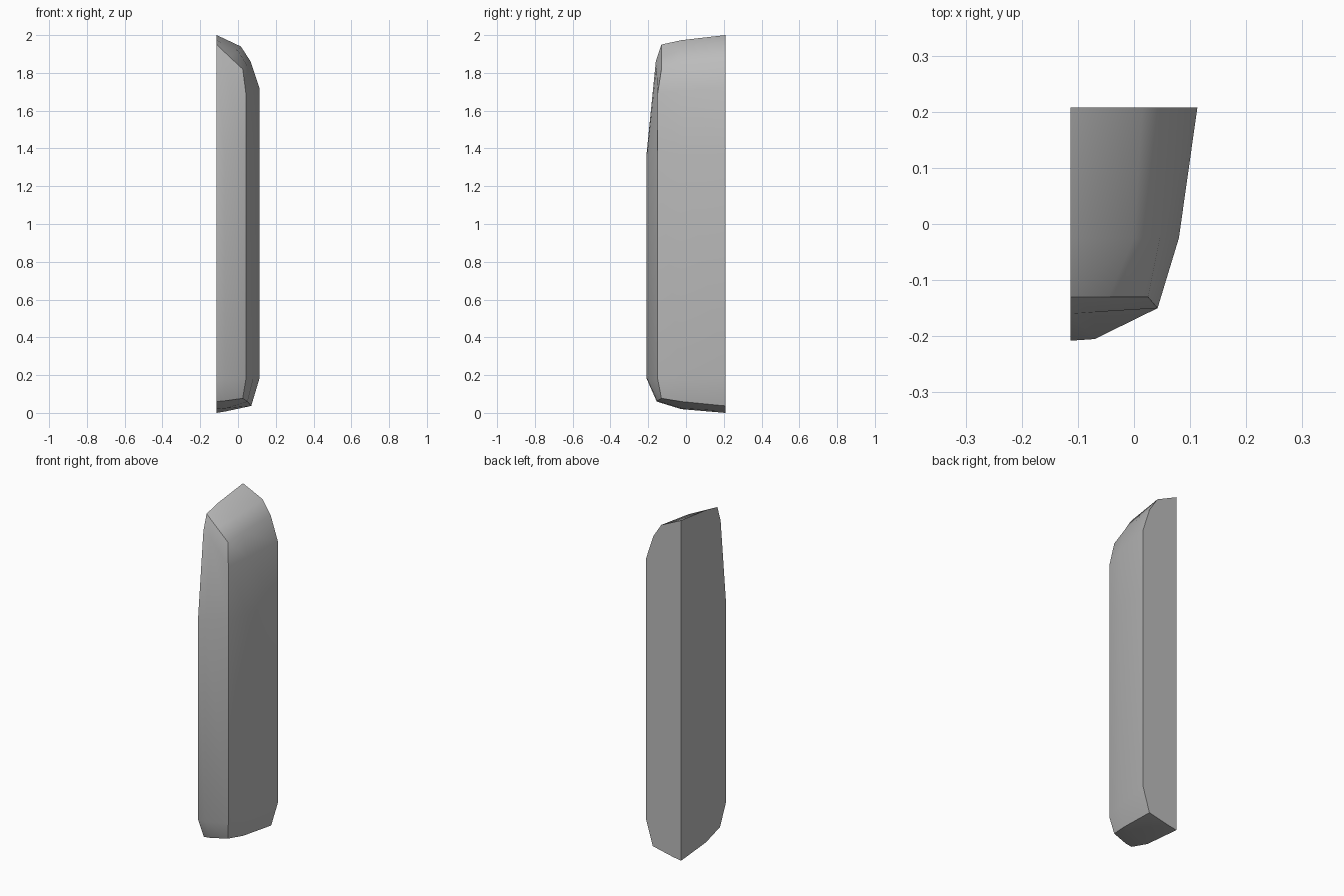
import bpy, bmesh, math
from mathutils import Vector

if "Cube" in bpy.data.objects:
    bpy.data.objects.remove(bpy.data.objects["Cube"], do_unlink=True)

LEFT, BACK, MID = -0.113, 0.208, -0.025

stone = bpy.data.materials.new("stone grey")
stone.use_nodes = True
stone.diffuse_color = (0.5, 0.5, 0.5, 1)
stone.node_tree.nodes["Principled BSDF"].inputs["Base Color"].default_value = (0.5, 0.5, 0.5, 1)

bm = bmesh.new()


def patch(rows):
    """Skin a grid of points with quads."""
    grid = [[bm.verts.new(p) for p in row] for row in rows]
    for a, b in zip(grid, grid[1:]):
        for i in range(len(a) - 1):
            bm.faces.new((a[i], a[i + 1], b[i + 1], b[i]))


def cap(axis, value):
    """Close a flat cut side: its outline is convex, so sort by angle."""
    ring = [v for v in bm.verts if abs(v.co[axis] - value) < 1e-4]
    centre = sum((v.co for v in ring), Vector()) / len(ring)
    other = 1 - axis
    ring.sort(key=lambda v: math.atan2(v.co.z - centre.z, v.co[other] - centre[other]))
    bm.faces.new(ring)


# Crease, middle and back outlines, from the top down to the base
crease = [(LEFT, -0.13, 1.95), (-0.045, -0.13, 1.885), (0.025, -0.13, 1.82),
          (0.042, -0.15, 1.69), (0.042, -0.15, 1.37), (0.042, -0.15, 0.18),
          (0.025, -0.13, 0.077)]
middle = [(LEFT, MID, 1.973), (0.0, MID, 1.918), (0.046, MID, 1.843),
          (0.08, MID, 1.705), (0.08, MID, 1.37), (0.08, MID, 0.18),
          (0.05, MID, 0.06)]
back = [(LEFT, BACK, 2.0), (0.015, BACK, 1.94), (0.067, BACK, 1.86),
        (0.113, BACK, 1.72), (0.113, BACK, 1.37), (0.113, BACK, 0.18),
        (0.07, BACK, 0.037)]
patch([crease, middle, back])

# Front face, running from the top ridge down to the base
front_base = [(LEFT, -0.155, 0.06), (-0.07, -0.152, 0.064), crease[6]]
patch([crease[:3],
       [(LEFT, -0.16, 1.86), (-0.07, -0.157, 1.83), crease[3]],
       [(LEFT, -0.208, 1.38), (-0.07, -0.205, 1.37), crease[4]],
       [(LEFT, -0.208, 0.18), (-0.07, -0.205, 0.18), crease[5]],
       front_base])

# Underside
patch([front_base,
       [(LEFT, MID, 0.02), (-0.06, MID, 0.025), middle[6]],
       [(LEFT, BACK, 0.0), (-0.06, BACK, 0.009), back[6]]])

# Weld the patches and close the two flat cut sides
bmesh.ops.remove_doubles(bm, verts=bm.verts, dist=1e-4)
cap(0, LEFT)
cap(1, BACK)
bmesh.ops.recalc_face_normals(bm, faces=bm.faces)

mesh = bpy.data.meshes.new("stone_pillar")
bm.to_mesh(mesh)
bm.free()
mesh.materials.append(stone)
pillar = bpy.data.objects.new("stone_pillar", mesh)
bpy.context.collection.objects.link(pillar)

bpy.ops.object.select_all(action="DESELECT")
pillar.select_set(True)
bpy.context.view_layer.objects.active = pillar
bpy.ops.object.shade_smooth_by_angle(angle=math.radians(38))
